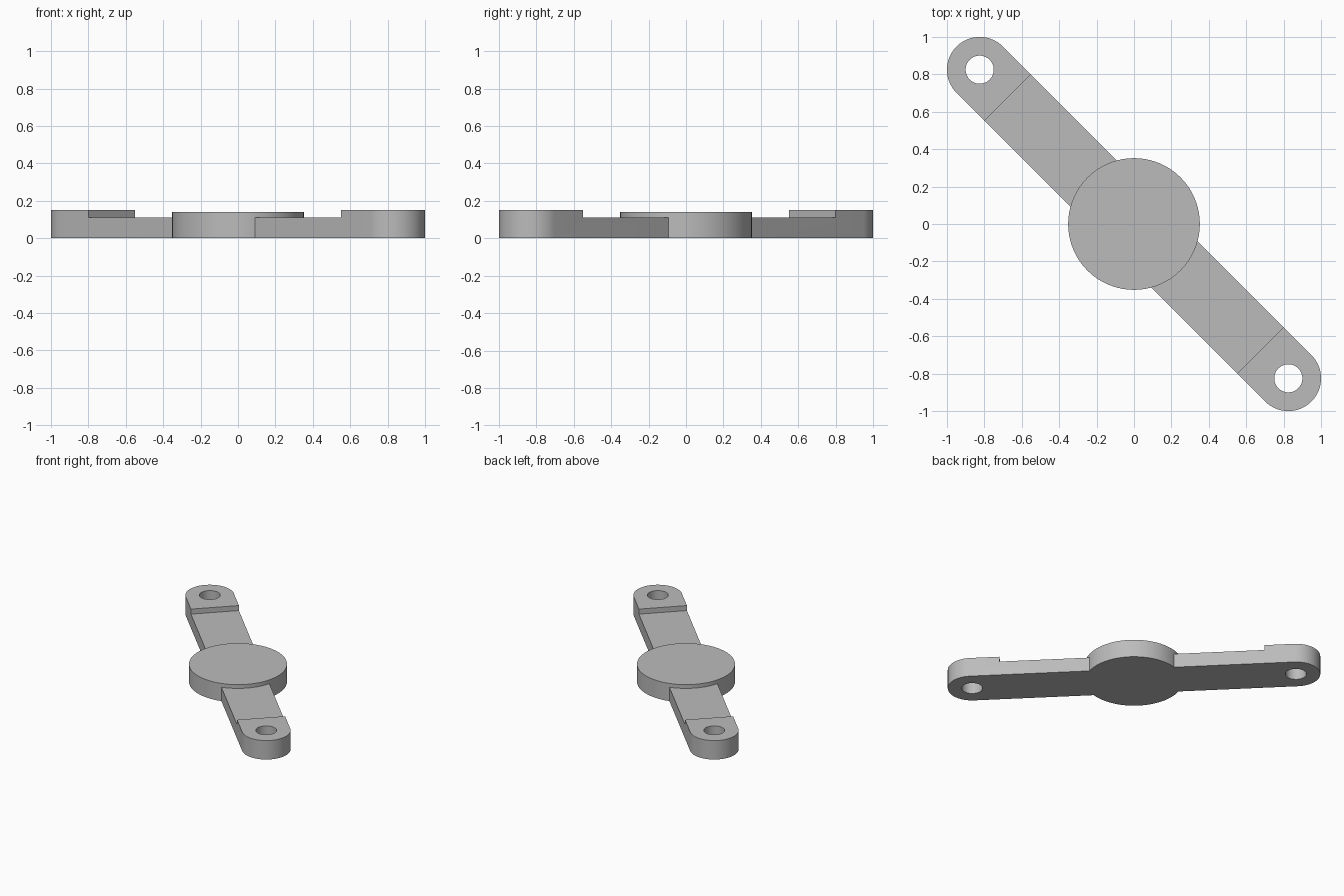
import bpy, bmesh
from math import pi, cos, sin, radians

cube = bpy.data.objects.get("Cube")
if cube:
    bpy.data.objects.remove(cube, do_unlink=True)

REACH = 1.167      # centre to bolt hole
HALF_WIDTH = 0.175
STEP = 0.955       # where the raised end pad begins
PAD_TOP, ARM_TOP, DISC_TOP = 0.15, 0.11, 0.14

grey = bpy.data.materials.new("plain grey")
grey.use_nodes = True
grey.diffuse_color = (0.5, 0.5, 0.5, 1)
grey.node_tree.nodes["Principled BSDF"].inputs["Base Color"].default_value = (0.5, 0.5, 0.5, 1)


def arc(cx, radius, start, end, steps):
    return [(cx + radius * cos(start + (end - start) * i / steps),
             radius * sin(start + (end - start) * i / steps)) for i in range(steps + 1)]


def prism(name, outline, bottom, top):
    bm = bmesh.new()
    face = bm.faces.new([bm.verts.new((x, y, bottom)) for x, y in outline])
    new = bmesh.ops.extrude_face_region(bm, geom=[face])["geom"]
    bmesh.ops.translate(bm, vec=(0, 0, top - bottom),
                        verts=[v for v in new if isinstance(v, bmesh.types.BMVert)])
    bmesh.ops.recalc_face_normals(bm, faces=bm.faces)
    mesh = bpy.data.meshes.new(name)
    bm.to_mesh(mesh)
    bm.free()
    mesh.materials.append(grey)
    obj = bpy.data.objects.new(name, mesh)
    bpy.context.collection.objects.link(obj)
    return obj


def combine(target, tool, operation):
    bpy.context.view_layer.objects.active = target
    mod = target.modifiers.new(operation.lower(), "BOOLEAN")
    mod.operation, mod.solver, mod.object = operation, "EXACT", tool
    bpy.ops.object.modifier_apply(modifier=mod.name)
    bpy.data.objects.remove(tool, do_unlink=True)


# Bar with rounded ends
bar = prism("link_bar", arc(REACH, HALF_WIDTH, -pi / 2, pi / 2, 32)
            + arc(-REACH, HALF_WIDTH, pi / 2, 3 * pi / 2, 32), 0, PAD_TOP)

# Lowered arms between the end pads
combine(bar, prism("arm_cutter", [(-STEP, -1), (STEP, -1), (STEP, 1), (-STEP, 1)],
                   ARM_TOP, 1), "DIFFERENCE")

# Central disc
combine(bar, prism("centre_disc", arc(0, 0.352, 0, 2 * pi, 96)[:-1], 0, DISC_TOP), "UNION")

# Bolt holes
for side in (-1, 1):
    combine(bar, prism("hole_cutter", arc(side * REACH, 0.075, 0, 2 * pi, 48)[:-1], -1, 1),
            "DIFFERENCE")

# Turn the bar onto the diagonal, then smooth the round walls
bar.rotation_euler.z = radians(-45)
bpy.ops.object.select_all(action="DESELECT")
bar.select_set(True)
bpy.context.view_layer.objects.active = bar
bpy.ops.object.transform_apply(location=False, rotation=True, scale=False)
bpy.ops.object.shade_smooth_by_angle(angle=radians(30))
